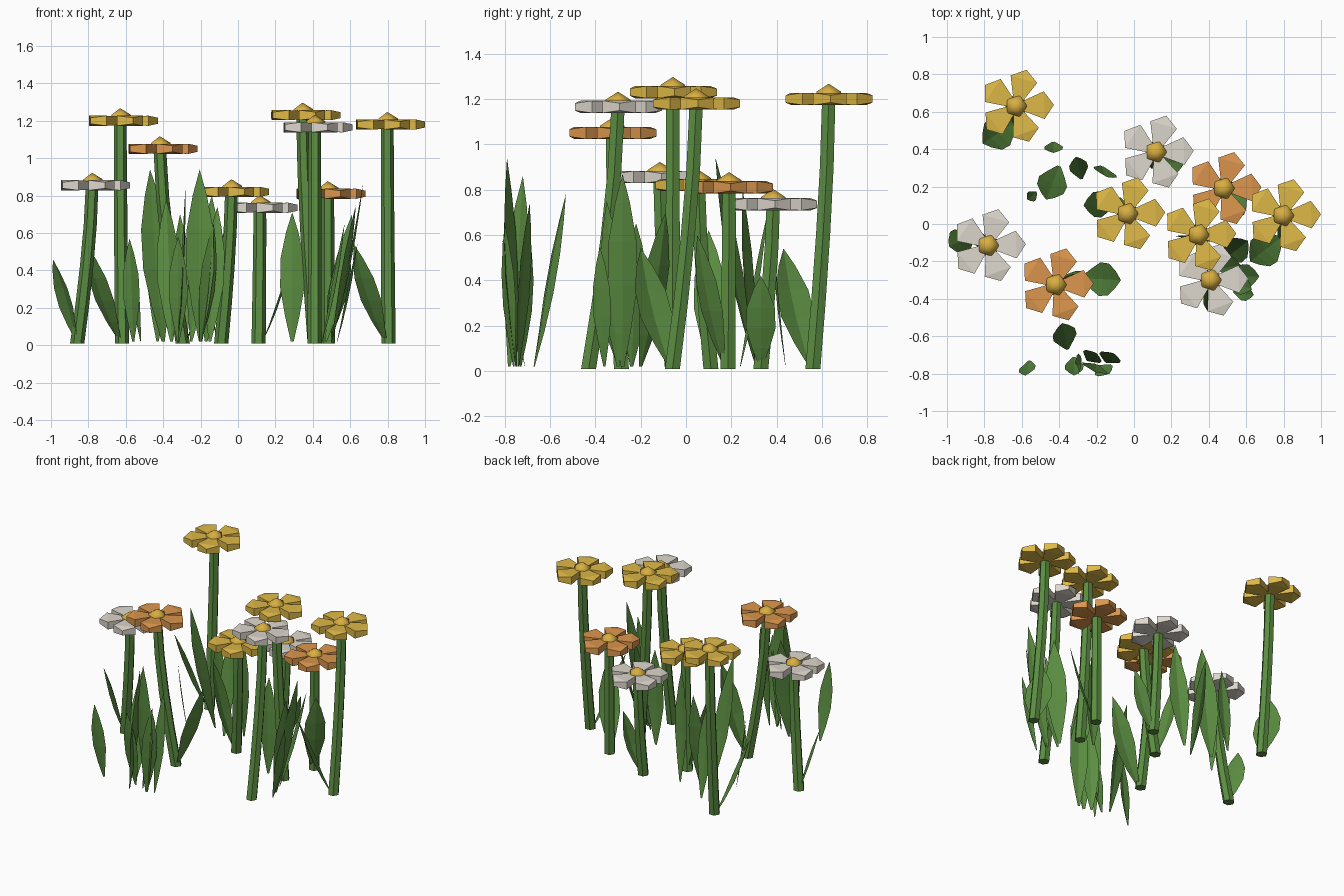
import bpy, bmesh, math
from mathutils import Vector

cube = bpy.data.objects.get("Cube")
if cube:
    bpy.data.objects.remove(cube)


def material(name, rgb):
    """Flat material from sRGB bytes, stored as linear values."""
    lin = [((c / 255 + 0.055) / 1.055) ** 2.4 for c in rgb] + [1]
    mat = bpy.data.materials.new(name)
    mat.use_nodes = True
    mat.diffuse_color = lin
    mat.node_tree.nodes["Principled BSDF"].inputs["Base Color"].default_value = lin
    return mat


GREEN = material("leaf green", (92, 142, 66))
CENTRE = material("centre gold", (217, 175, 66))
PETALS = {
    "yellow": material("petal yellow", (222, 184, 71)),
    "orange": material("petal orange", (219, 150, 77)),
    "white": material("petal white", (221, 215, 204)),
}


def finish(bm, name, mat, smooth=False):
    bmesh.ops.recalc_face_normals(bm, faces=bm.faces)
    for face in bm.faces:
        face.smooth = smooth
    mesh = bpy.data.meshes.new(name)
    bm.to_mesh(mesh)
    bm.free()
    mesh.materials.append(mat)
    bpy.context.collection.objects.link(bpy.data.objects.new(name, mesh))


def stem(name, base, head):
    """Six-sided stalk that leans out of the ground and straightens upward."""
    bm = bmesh.new()
    rings = []
    for i in range(5):
        t = i / 4
        ease = 1 - (1 - t) ** 1.5
        x = base[0] + (head[0] - base[0]) * ease
        y = base[1] + (head[1] - base[1]) * ease
        r = 0.038 - 0.004 * t
        z = 0.008 + (head[2] - 0.008) * t
        rings.append([bm.verts.new((x + r * math.cos(k * math.pi / 3),
                                    y + r * math.sin(k * math.pi / 3), z))
                      for k in range(6)])
    for a, b in zip(rings, rings[1:]):
        for k in range(6):
            n = (k + 1) % 6
            bm.faces.new((a[k], a[n], b[n], b[k]))
    bm.faces.new(rings[0])
    bm.faces.new(rings[-1])
    finish(bm, name, GREEN)


# Petal outline: distance outward, sideways offset, half thickness
PETAL = [(0.02, -0.02, 0.022), (0.15, -0.074, 0.027), (0.202, 0, 0.016),
         (0.15, 0.074, 0.027), (0.02, 0.02, 0.022)]


def flower_head(name, head, colour):
    """Five thick pentagonal petals around a rounded centre."""
    bm = bmesh.new()
    c = Vector(head)
    for p in range(5):
        a = math.radians(2 + 72 * p)
        out = Vector((math.cos(a), math.sin(a), 0))
        side = Vector((-out.y, out.x, 0))
        low, top = [[bm.verts.new(c + out * r + side * w + Vector((0, 0, s * h)))
                     for r, w, h in PETAL] for s in (-1, 1)]
        for k in range(5):
            n = (k + 1) % 5
            bm.faces.new((low[k], low[n], top[n], top[k]))
        # Each broad side is a quad from root to shoulders plus a tip triangle
        for ring in (low, top):
            bm.faces.new((ring[0], ring[1], ring[3], ring[4]))
            bm.faces.new((ring[1], ring[2], ring[3]))
    finish(bm, name + "_petals", PETALS[colour])

    # Domed centre, flattened underneath
    bm = bmesh.new()
    bmesh.ops.create_icosphere(bm, subdivisions=1, radius=0.064)
    for v in bm.verts:
        if v.co.z < 0:
            v.co.z *= 0.4
    bmesh.ops.translate(bm, verts=bm.verts, vec=c + Vector((0, 0, 0.003)))
    finish(bm, name + "_centre", CENTRE, smooth=True)


# Blade outline: fraction of length, fraction of half width
BLADE = [(0, 0.12), (0.2, 0.6), (0.42, 1), (0.65, 0.95), (0.85, 0.5)]


def leaf(name, base, tip, height, width, turn=None):
    """Pointed blade folded along its midrib; turn sets the width direction."""
    lean = Vector((tip[0] - base[0], tip[1] - base[1], 0))
    if turn is None:
        side = Vector((-lean.y, lean.x, 0)).normalized()
    else:
        side = Vector((math.cos(math.radians(turn)), math.sin(math.radians(turn)), 0))
    back = Vector((side.y, -side.x, 0))
    start = Vector((base[0], base[1], 0.02))
    bm = bmesh.new()
    rows = []
    for t, f in BLADE:
        mid = start + lean * t ** 0.9 + Vector((0, 0, (height - 0.02) * t))
        half = f * width / 2
        rows.append([bm.verts.new(mid + side * half * s + back * half * 0.2 * (1 - abs(s)))
                     for s in (-1, 0, 1)])
    for a, b in zip(rows, rows[1:]):
        for k in (0, 1):
            bm.faces.new((a[k], a[k + 1], b[k + 1], b[k]))
    end = bm.verts.new(start + lean + Vector((0, 0, height - 0.02)))
    for k in (0, 1):
        bm.faces.new((rows[-1][k], rows[-1][k + 1], end))
    finish(bm, name, GREEN)


# Flowers: petal colour, stem base, head centre
flowers = [
    ("yellow", (-0.62, 0.56), (-0.63, 0.63, 1.20)),
    ("yellow", (0.41, -0.06), (0.345, -0.058, 1.23)),
    ("yellow", (0.805, -0.06), (0.798, 0.045, 1.18)),
    ("yellow", (-0.09, 0.11), (-0.035, 0.055, 0.82)),
    ("white", (0.41, -0.43), (0.41, -0.30, 1.165)),
    ("white", (-0.86, -0.06), (-0.78, -0.115, 0.855)),
    ("white", (0.11, 0.33), (0.117, 0.385, 0.735)),
    ("orange", (-0.295, -0.285), (-0.418, -0.325, 1.05)),
    ("orange", (0.48, 0.185), (0.48, 0.19, 0.81)),
]
for i, (colour, base, head) in enumerate(flowers, 1):
    stem(f"stem_{i}", base, head)
    flower_head(f"{colour}_flower_{i}", head, colour)

# Leaves growing from the foot of a stem: base, tip, height, width, turn
stem_leaves = [
    ((-0.63, 0.55), (-0.81, 0.43), 0.54, 0.18),
    ((-0.86, -0.07), (-0.99, -0.12), 0.46, 0.15, 120),
    ((0.79, -0.07), (0.62, -0.20), 0.54, 0.18),
    ((-0.10, 0.11), (-0.27, 0.10), 0.62, 0.14),
    ((-0.28, -0.29), (-0.07, -0.30), 0.62, 0.18),
    ((0.48, 0.17), (0.59, 0.05), 0.60, 0.14),
    ((0.13, 0.33), (0.27, 0.33), 0.42, 0.13),
]
for i, spec in enumerate(stem_leaves, 1):
    leaf(f"stem_leaf_{i}", *spec)

# Free-standing tufts of blades
tuft_leaves = [
    ((-0.20, -0.75), (-0.205, -0.79), 0.94, 0.16, -20),
    ((-0.32, -0.78), (-0.28, -0.72), 0.86, 0.10, 95),
    ((-0.15, -0.74), (-0.11, -0.69), 0.74, 0.12, -25),
    ((-0.25, -0.73), (-0.20, -0.69), 0.60, 0.11, -35),
    ((-0.20, -0.76), (-0.13, -0.80), 0.65, 0.10, 35),
    ((-0.32, -0.71), (-0.32, -0.81), 0.58, 0.10, 0),
    ((-0.355, -0.67), (-0.385, -0.53), 0.78, 0.13, 18),
    ((-0.56, -0.73), (-0.58, -0.81), 0.57, 0.09, 12),
    ((-0.40, 0.31), (-0.47, 0.13), 0.94, 0.16),
    ((-0.43, 0.44), (-0.43, 0.38), 0.65, 0.10),
    ((-0.52, 0.17), (-0.57, 0.13), 0.50, 0.06),
    ((-0.28, 0.24), (-0.31, 0.36), 0.70, 0.10),
    ((-0.17, 0.31), (-0.14, 0.25), 0.80, 0.13, -20),
    ((0.50, -0.28), (0.67, -0.28), 0.87, 0.13),
    ((0.50, -0.30), (0.63, -0.35), 0.75, 0.10),
    ((0.47, -0.20), (0.61, -0.09), 0.70, 0.14),
    ((0.53, -0.36), (0.64, -0.38), 0.55, 0.08),
    ((0.45, -0.24), (0.57, -0.22), 0.65, 0.12),
    ((0.29, -0.07), (0.29, -0.06), 0.71, 0.13, 0),
]
for i, spec in enumerate(tuft_leaves, 1):
    leaf(f"tuft_leaf_{i}", *spec)
